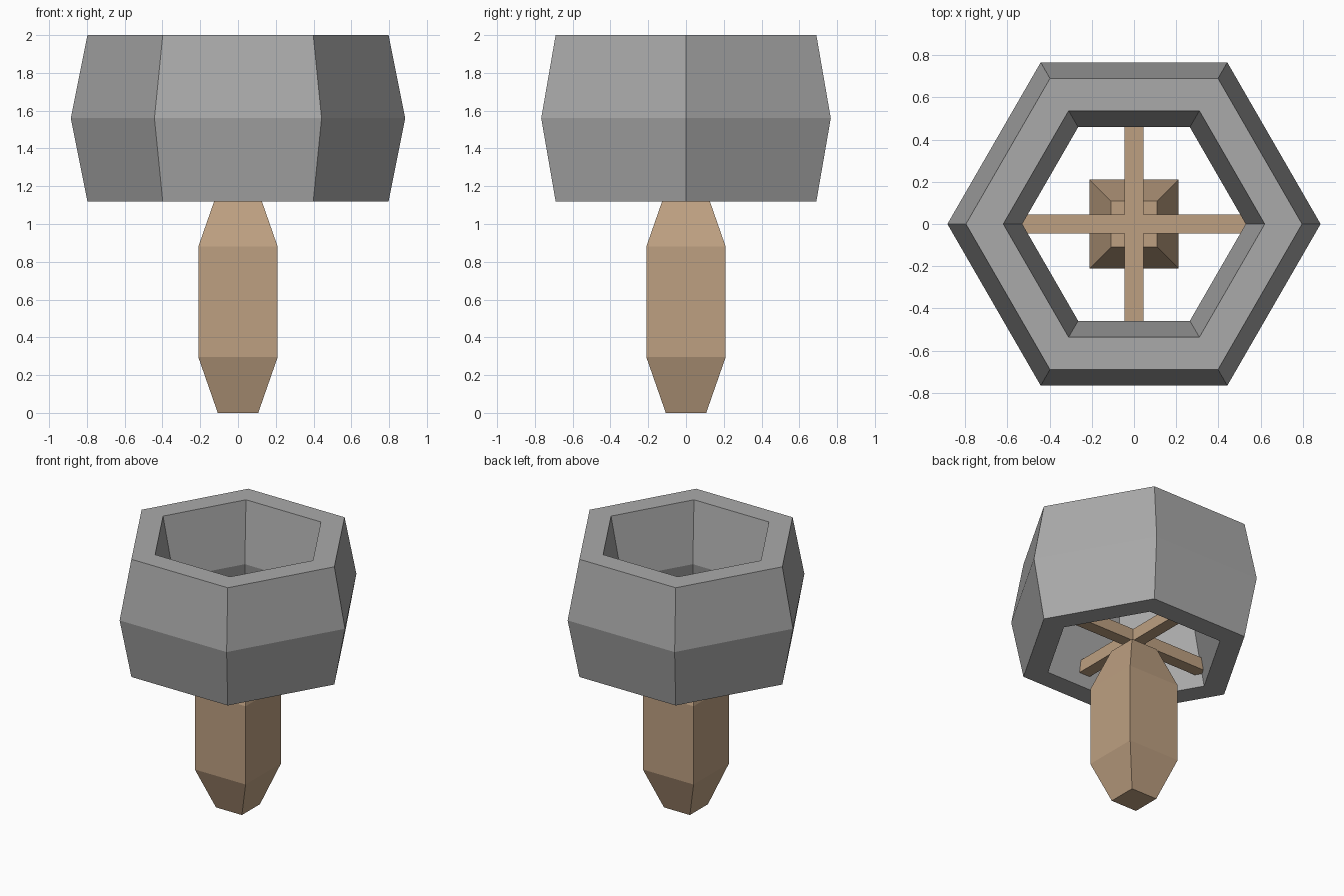
import bpy, bmesh, math

if "Cube" in bpy.data.objects:
    bpy.data.objects.remove(bpy.data.objects["Cube"])


def material(name, rgb):
    m = bpy.data.materials.new(name)
    m.diffuse_color = (*rgb, 1.0)
    m.use_nodes = True
    m.node_tree.nodes["Principled BSDF"].inputs["Base Color"].default_value = m.diffuse_color
    return m


GREY = material("stone_grey", (0.40, 0.40, 0.40))
TAN = material("light_wood", (0.51, 0.35, 0.22))


def revolve(name, profile, sides, start, mat, closed):
    """Sweep an (r, z) profile round z; closed loops make rings, open ones get end caps."""
    bm = bmesh.new()
    cols = []
    for i in range(sides):
        a = start + 2 * math.pi * i / sides
        cols.append([bm.verts.new((r * math.cos(a), r * math.sin(a), z)) for r, z in profile])
    n = len(profile)
    for i in range(sides):
        a, b = cols[i], cols[(i + 1) % sides]
        for j in range(n if closed else n - 1):
            k = (j + 1) % n
            bm.faces.new((a[j], b[j], b[k], a[k]))
    if not closed:
        bm.faces.new([c[0] for c in cols])
        bm.faces.new([c[-1] for c in cols])
    bmesh.ops.recalc_face_normals(bm, faces=bm.faces)
    return finish(name, bm, mat)


def finish(name, bm, mat):
    me = bpy.data.meshes.new(name)
    bm.to_mesh(me)
    bm.free()
    me.materials.append(mat)
    ob = bpy.data.objects.new(name, me)
    bpy.context.collection.objects.link(ob)
    return ob


# hollow hexagonal head, thickest at mid height
revolve("head_ring", [(0.797, 1.12), (0.885, 1.56), (0.797, 2.0),
                      (0.62, 2.0), (0.53, 1.56), (0.62, 1.12)], 6, 0, GREY, True)

# square handle tapered at both ends (half widths turned into corner radii)
R2 = math.sqrt(2)
revolve("handle", [(0.107 * R2, 0), (0.21 * R2, 0.295), (0.21 * R2, 0.88),
                   (0.109 * R2, 1.17)], 4, math.pi / 4, TAN, False)

# crossed spokes joining the handle to the inside of the ring
for name, half in (("spoke_x", (0.63, 0.045)), ("spoke_y", (0.045, 0.57))):
    bm = bmesh.new()
    bmesh.ops.create_cube(bm, size=2)
    for v in bm.verts:
        v.co.x *= half[0]
        v.co.y *= half[1]
        v.co.z = 1.255 + v.co.z * 0.045
    finish(name, bm, TAN)
